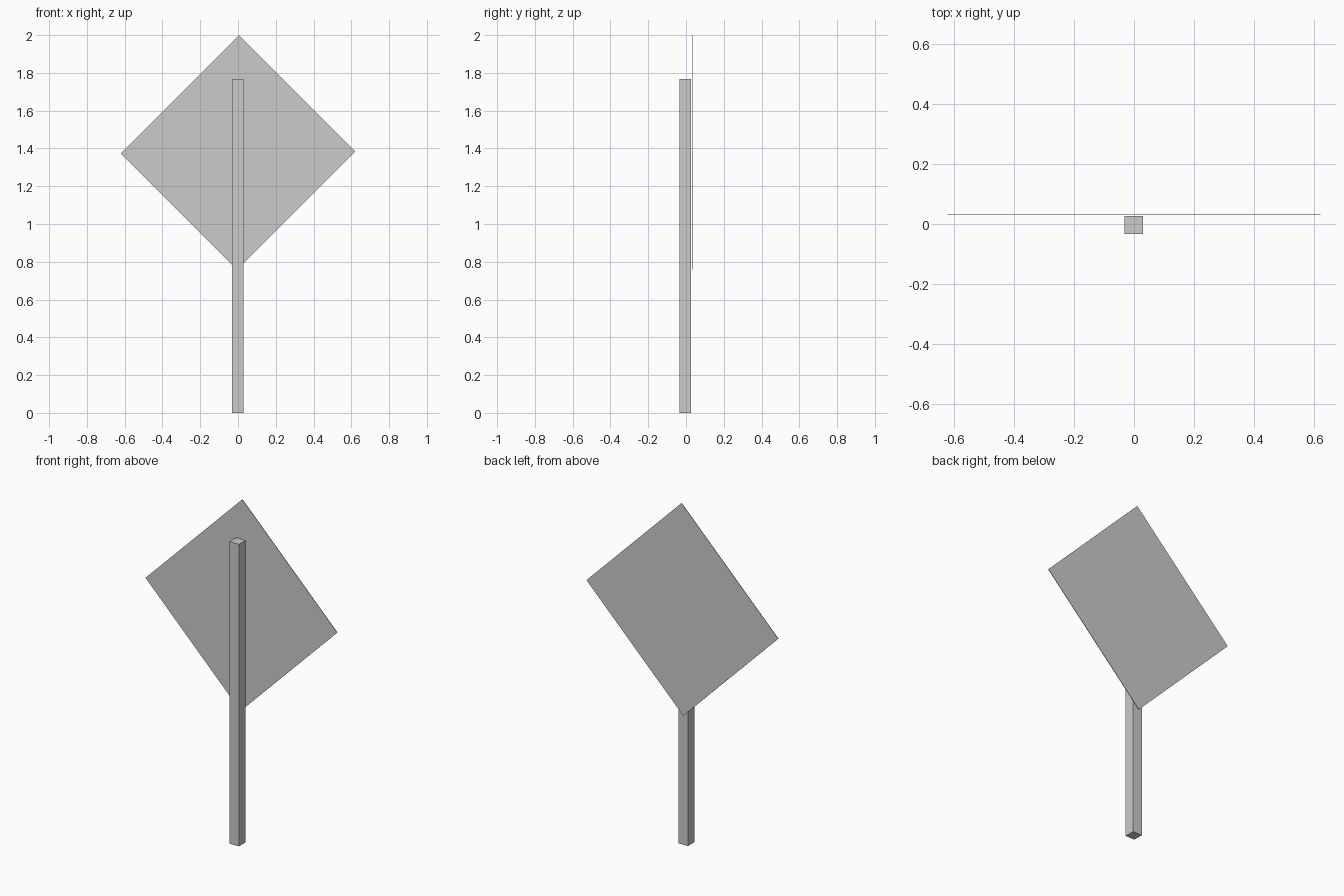
import bpy
from math import radians

if "Cube" in bpy.data.objects:
    bpy.data.objects.remove(bpy.data.objects["Cube"])


def box(name, size, centre, tilt=0.0):
    bpy.ops.mesh.primitive_cube_add(size=1, location=centre)
    ob = bpy.context.object
    ob.name = name
    ob.scale = size
    bpy.ops.object.transform_apply(location=False, rotation=False, scale=True)
    ob.rotation_euler.y = radians(tilt)
    return ob


# Square post standing on the ground
POST_H = 1.768
box("post", (0.061, 0.061, POST_H), (-0.001, -0.0035, POST_H / 2))

# Thin sign panel turned on its corner, just behind the post
box("sign_panel", (0.886, 0.003, 0.87), (0, 0.0325, 1.379), tilt=-45)
